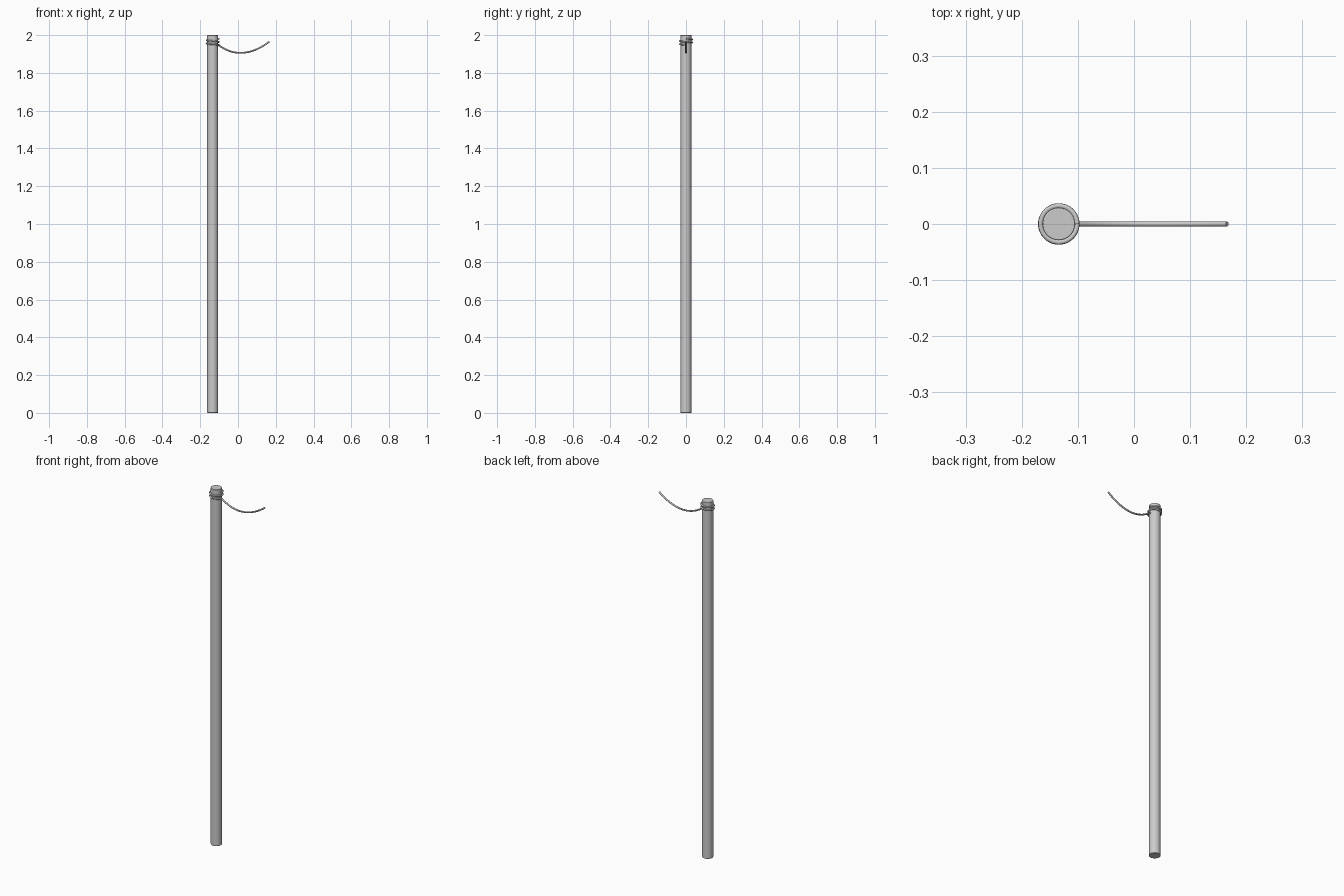
import bpy, math

if "Cube" in bpy.data.objects:
    bpy.data.objects.remove(bpy.data.objects["Cube"])

CX = -0.134          # post axis
POST_R = 0.029
ROPE_R = 0.0045
COIL_R = 0.0325


def tube(name, points, radius):
    """Round capped tube along a list of points."""
    cu = bpy.data.curves.new(name, 'CURVE')
    cu.dimensions = '3D'
    cu.bevel_depth = radius
    cu.bevel_resolution = 2
    cu.use_fill_caps = True
    sp = cu.splines.new('POLY')
    sp.points.add(len(points) - 1)
    for p, co in zip(sp.points, points):
        p.co = (*co, 1)
    sp.use_smooth = True
    ob = bpy.data.objects.new(name, cu)
    bpy.context.collection.objects.link(ob)
    return ob


# Post with a softened rim
bpy.ops.mesh.primitive_cylinder_add(vertices=32, radius=POST_R, depth=2.0, location=(CX, 0, 1.0))
post = bpy.context.object
post.name = "post"
bev = post.modifiers.new("rim", 'BEVEL')
bev.width = 0.002
bev.segments = 2
bev.limit_method = 'ANGLE'
bpy.ops.object.shade_smooth_by_angle()

# Rope wound twice around the post, descending
TURNS, STEPS = 2, 96
coil = []
for i in range(STEPS + 1):
    t = i / STEPS
    a = t * TURNS * math.tau
    coil.append((CX + COIL_R * math.cos(a), COIL_R * math.sin(a), 1.981 - 0.033 * t))
tube("rope_coil", coil, ROPE_R)

# Loose rope sagging away from the post
X0, X1, LOW_X, LOW_Z = CX + COIL_R - 0.004, 0.166, 0.012, 1.906
sag = []
for i in range(33):
    x = X0 + (X1 - X0) * i / 32
    rise = 0.043 / (X0 - LOW_X) ** 2 if x < LOW_X else 0.060 / (X1 - LOW_X) ** 2
    sag.append((x, 0, LOW_Z + rise * (x - LOW_X) ** 2))
tube("rope_strand", sag, ROPE_R)
